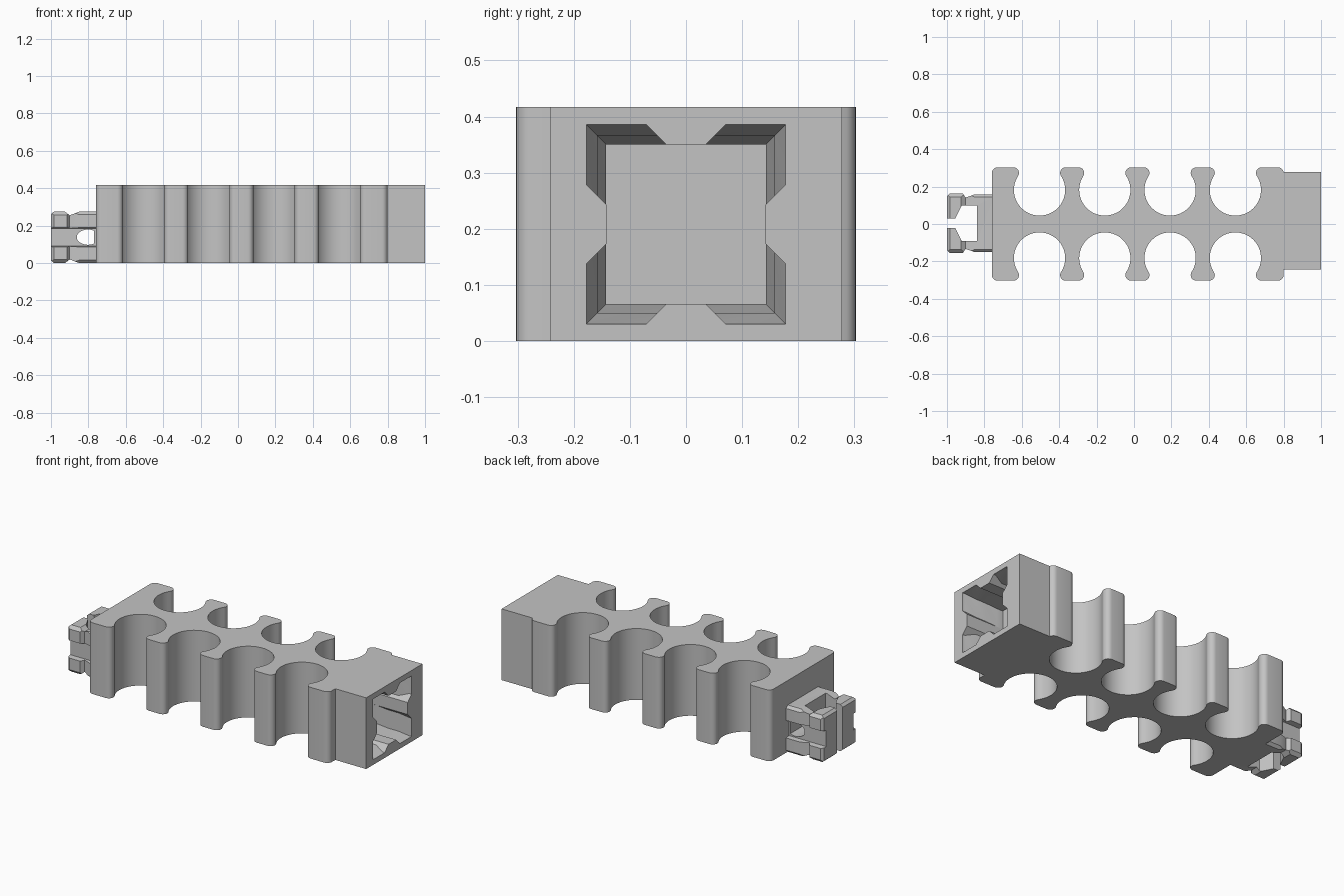
import bpy
import bmesh
import math

old = bpy.data.objects.get("Cube")
if old:
    bpy.data.objects.remove(old, do_unlink=True)

grey = bpy.data.materials.new("plain grey")
grey.use_nodes = True
COLOUR = (0.55, 0.55, 0.55, 1)
grey.diffuse_color = COLOUR
grey.node_tree.nodes["Principled BSDF"].inputs["Base Color"].default_value = COLOUR


def loft(name, sections):
    """Closed solid through matching rings of 3D points."""
    bm = bmesh.new()
    rings = [[bm.verts.new(p) for p in ring] for ring in sections]
    n = len(rings[0])
    for a, b in zip(rings, rings[1:]):
        for i in range(n):
            j = (i + 1) % n
            bm.faces.new((a[i], a[j], b[j], b[i]))
    bm.faces.new(rings[0][::-1])
    bm.faces.new(rings[-1])
    bmesh.ops.recalc_face_normals(bm, faces=bm.faces)
    mesh = bpy.data.meshes.new(name)
    bm.to_mesh(mesh)
    bm.free()
    mesh.materials.append(grey)
    ob = bpy.data.objects.new(name, mesh)
    bpy.context.collection.objects.link(ob)
    return ob


def prism(name, pts, axis, lo, hi):
    """Extrude a 2D outline along one axis."""
    place = {"x": lambda p, d: (d, p[0], p[1]),
             "y": lambda p, d: (p[0], d, p[1]),
             "z": lambda p, d: (p[0], p[1], d)}[axis]
    return loft(name, [[place(p, d) for p in pts] for d in (lo, hi)])


def activate(ob):
    bpy.ops.object.select_all(action="DESELECT")
    ob.select_set(True)
    bpy.context.view_layer.objects.active = ob


def combine(ob, cutter, operation="DIFFERENCE"):
    mod = ob.modifiers.new("cut", "BOOLEAN")
    mod.operation, mod.object, mod.solver = operation, cutter, "EXACT"
    activate(ob)
    bpy.ops.object.modifier_apply(modifier=mod.name)
    bpy.data.objects.remove(cutter, do_unlink=True)


def arc(cx, cy, r, a, b, steps):
    angles = [math.radians(a + (b - a) * i / steps) for i in range(steps + 1)]
    return [(cx + r * math.cos(t), cy + r * math.sin(t)) for t in angles]


# Scalloped body outline: round pockets with rounded lips
HEIGHT, HALF_WIDTH = 0.417, 0.303
POCKET_R, POCKET_Y, LIP_R = 0.137, 0.182, 0.03
LIP_Y = HALF_WIDTH - LIP_R
reach = POCKET_R + LIP_R
lip_dx = math.sqrt(reach ** 2 - (LIP_Y - POCKET_Y) ** 2)
tilt = math.degrees(math.atan2(LIP_Y - POCKET_Y, lip_dx))


def side_outline(block_y):
    pts = arc(-0.73, LIP_Y, LIP_R, 180, 90, 6)
    for i in range(4):
        cx = -0.505 + 0.349 * i
        pts += arc(cx - lip_dx, LIP_Y, LIP_R, 90, -tilt, 8)
        pts += arc(cx, POCKET_Y, POCKET_R, 180 - tilt, 360 + tilt, 40)[1:-1]
        pts += arc(cx + lip_dx, LIP_Y, LIP_R, 180 + tilt, 90, 8)
    pts += arc(0.77, LIP_Y, LIP_R, 90, 12, 5)
    return pts + [(0.80, block_y), (1.0, block_y)]


back = side_outline(0.278)
front = [(x, -y) for x, y in side_outline(0.242)]
body = prism("scalloped_body", back + front[::-1], "z", 0, HEIGHT)

# Socket in the end block, with flared notches at its corners
MID_Z, HOLE = 0.208, 0.142


def socket_ring(x, out):
    quarter = [(HOLE, 0.035), (out, 0.035 + out - HOLE), (out, out),
               (0.035 + out - HOLE, out), (0.035, HOLE)]
    ring = []
    for _ in range(4):
        ring += [(x, y, z + MID_Z) for y, z in quarter]
        quarter = [(-z, y) for y, z in quarter]
    return ring


socket = loft("socket_cutter", [socket_ring(x, out) for x, out in (
    (1.02, 0.178), (0.985, 0.177), (0.93, 0.158), (0.86, 0.158),
    (0.80, 0.1425), (0.76, 0.1425))])
combine(body, socket)

# Clip: two hooked arms around an open centre
CLIP_Y, CLIP_H = 0.004, 0.274
half = [(-0.75, 0.155), (-0.85, 0.155), (-0.90, 0.137), (-0.915, 0.158),
        (-0.985, 0.158), (-1.0, 0.145), (-1.0, 0.026), (-0.955, 0.026),
        (-0.92, 0.096), (-0.84, 0.096)]
outline = half + [(x, -y) for x, y in half[::-1]]
clip = prism("clip", [(x, y + CLIP_Y) for x, y in outline], "z", 0, CLIP_H)

# Dip in the top and bottom of the arms, behind the hooks
top = [(-0.7, 0.137), (-0.85, 0.137), (-0.90, 0.118), (-0.925, 0.137),
       (-0.985, 0.137), (-1.01, 0.115)]
profile = top + [(x, -z) for x, z in top[::-1]]
combine(clip, prism("dip_cutter", [(x, z + CLIP_H / 2) for x, z in profile],
                    "y", -0.3, 0.3), "INTERSECT")

# Chamfered long edges
wide, tall, bevel = 0.16, CLIP_H / 2, 0.02
corner = [(wide, tall - bevel), (wide - bevel, tall)]
section = corner + [(-y, z) for y, z in corner[::-1]]
section += [(-y, -z) for y, z in section]
combine(clip, prism("edge_cutter",
                    [(y + CLIP_Y, z + tall) for y, z in section],
                    "x", -1.1, -0.7), "INTERSECT")

# Groove along the outside of each arm
for s in (-1, 1):
    groove = [(s * 0.2 + CLIP_Y, 0.08), (s * 0.2 + CLIP_Y, 0.195),
              (s * 0.128 + CLIP_Y, 0.185), (s * 0.128 + CLIP_Y, 0.09)]
    combine(clip, prism("groove_cutter", groove, "x", -1.1, -0.76))

# Oval cross hole next to the body
oval = [(-0.802 + x, 0.138 + z * 0.68)
        for x, z in arc(0, 0, 0.06, 0, 360 - 360 / 32, 31) if x < 0.041]
combine(clip, prism("oval_cutter", oval, "y", -0.3, 0.3))

for ob in (body, clip):
    activate(ob)
    bpy.ops.object.shade_smooth_by_angle(angle=math.radians(25))
